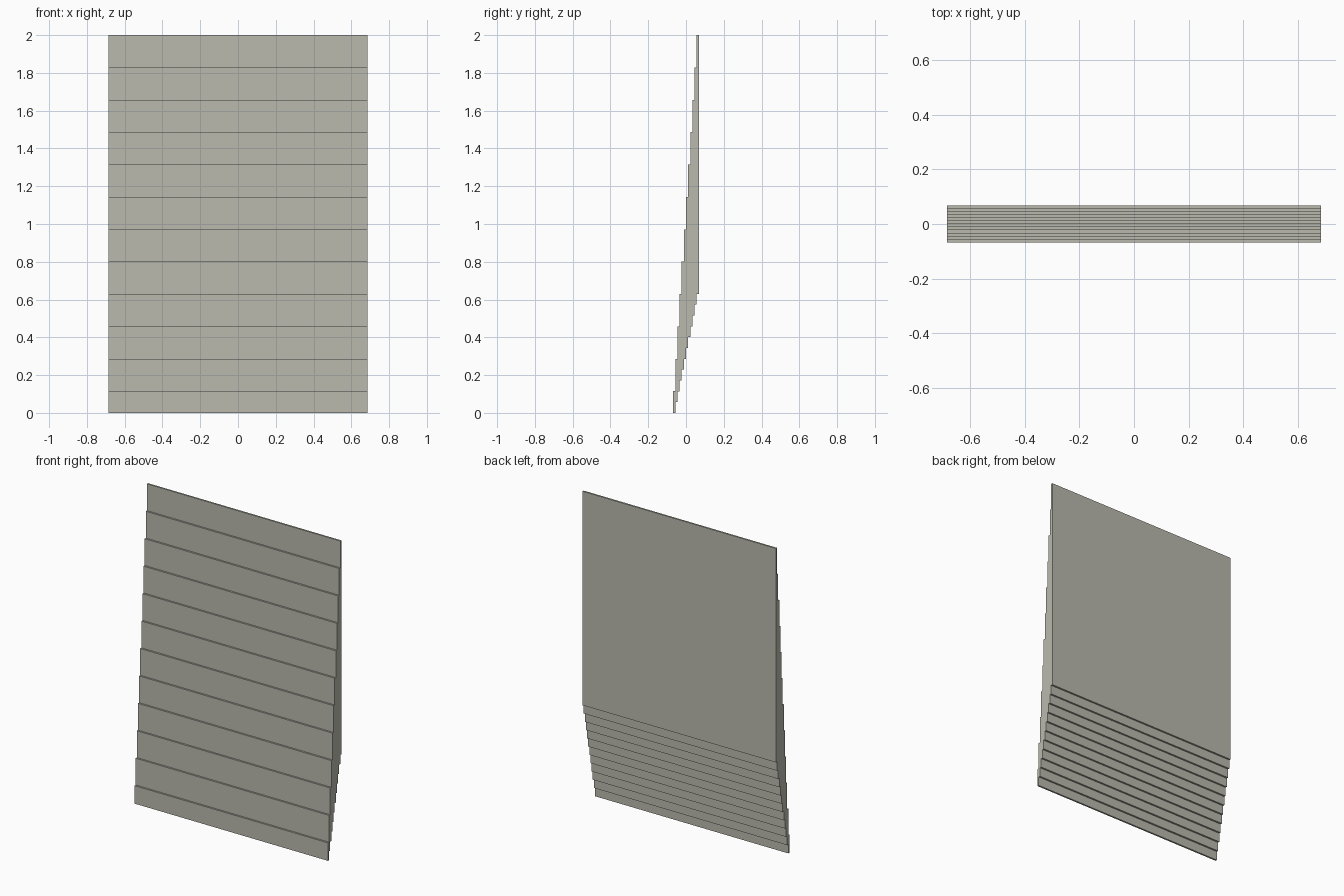
import bpy

if "Cube" in bpy.data.objects:
    bpy.data.objects.remove(bpy.data.objects["Cube"])

COUNT = 12
WIDTH = 1.37
DEPTH = 0.136
T = DEPTH / COUNT          # panel thickness
BOTTOM_STEP = 0.63 / 11    # rise of the lower edge per panel
TOP_FIRST = 0.115
TOP_STEP = (2.0 - TOP_FIRST) / 11

# Warm grey stone colour
stone = bpy.data.materials.new("warm_grey")
stone.diffuse_color = (0.49, 0.49, 0.43, 1)
stone.use_nodes = True
stone.node_tree.nodes["Principled BSDF"].inputs["Base Color"].default_value = stone.diffuse_color


def box(name, size, centre):
    bpy.ops.mesh.primitive_cube_add(size=1, location=centre)
    ob = bpy.context.object
    ob.name = name
    ob.scale = size
    bpy.ops.object.transform_apply(location=False, rotation=False, scale=True)
    ob.data.materials.append(stone)
    return ob


# Layered panels, each taller and set higher than the one in front
for i in range(COUNT):
    z0 = i * BOTTOM_STEP
    z1 = TOP_FIRST + i * TOP_STEP
    y = -DEPTH / 2 + (i + 0.5) * T
    box(f"panel_{i + 1:02d}", (WIDTH, T, z1 - z0), (0, y, (z0 + z1) / 2))
